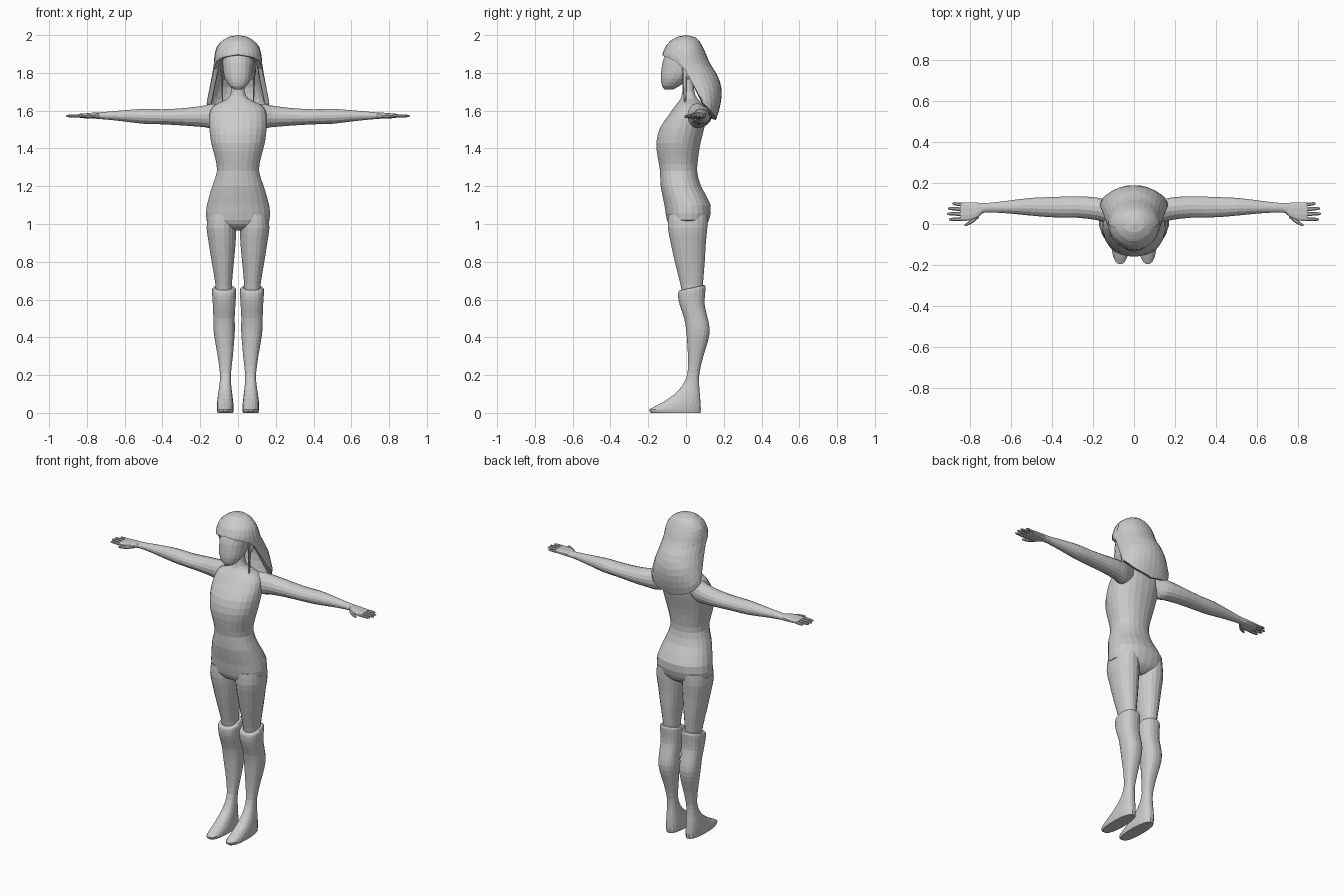
import bpy, bmesh, math

skin = bpy.data.materials.new("plain grey")
skin.diffuse_color = (0.6, 0.6, 0.6, 1)


def smooth_rows(rows, steps):
    """Catmull-Rom interpolation between control rings."""
    out = []
    for i in range(len(rows) - 1):
        a, b, c, d = rows[max(i - 1, 0)], rows[i], rows[i + 1], rows[min(i + 2, len(rows) - 1)]
        for s in range(steps):
            t = s / steps
            out.append([0.5 * (2 * q + (r - p) * t + (2 * p - 5 * q + 4 * r - w) * t * t
                               + (3 * q - p - 3 * r + w) * t ** 3) for p, q, r, w in zip(a, b, c, d)])
    out.append(list(rows[-1]))
    return out


def finish(name, bm, mirror):
    bmesh.ops.recalc_face_normals(bm, faces=bm.faces)
    me = bpy.data.meshes.new(name)
    bm.to_mesh(me)
    bm.free()
    me.materials.append(skin)
    ob = bpy.data.objects.new(name, me)
    bpy.context.collection.objects.link(ob)
    if mirror:
        ob.modifiers.new("mirror", 'MIRROR').use_bisect_axis[0] = False
    return ob


def loft(name, rows, axis='Z', sides=20, steps=2, power=2.2, mirror=False, tilt=None):
    """Rings of (position, a0, a1, b0, b1); a/b are x/y for Z lofts, y/z for X lofts."""
    bm = bmesh.new()
    rings = []
    for p, a0, a1, b0, b1 in smooth_rows(rows, steps):
        ring = []
        for k in range(sides):
            t = 2 * math.pi * (k + 0.5) / sides
            c, s = math.cos(t), math.sin(t)
            a = (a0 + a1) / 2 + (a1 - a0) / 2 * math.copysign(abs(c) ** (2 / power), c)
            b = (b0 + b1) / 2 + (b1 - b0) / 2 * math.copysign(abs(s) ** (2 / power), s)
            co = (a, b, p + (tilt(p, b) if tilt else 0)) if axis == 'Z' else (p, a, b)
            ring.append(bm.verts.new(co))
        rings.append(ring)
    for r, q in zip(rings, rings[1:]):
        for k in range(sides):
            n = (k + 1) % sides
            bm.faces.new((r[k], r[n], q[n], q[k]))
    bm.faces.new(rings[0])
    bm.faces.new(rings[-1])
    return finish(name, bm, mirror)


def sym(rows):
    return [(z, -w, w, f, b) for z, w, f, b in rows]


# Torso and neck
loft("torso", sym([
    (0.965, 0.07, -0.04, 0.07), (0.985, 0.12, -0.08, 0.10), (1.02, 0.168, -0.102, 0.122),
    (1.10, 0.166, -0.115, 0.132), (1.20, 0.137, -0.135, 0.08), (1.28, 0.112, -0.138, 0.06),
    (1.35, 0.122, -0.150, 0.065), (1.43, 0.143, -0.158, 0.078), (1.51, 0.153, -0.138, 0.098),
    (1.58, 0.152, -0.090, 0.108), (1.62, 0.135, -0.062, 0.10), (1.645, 0.095, -0.042, 0.08),
    (1.665, 0.055, -0.028, 0.06), (1.70, 0.036, -0.02, 0.045), (1.78, 0.034, -0.015, 0.035)]), sides=24)

# Head and ears
loft("head", sym([
    (1.712, 0.018, -0.112, -0.07), (1.73, 0.045, -0.127, -0.035), (1.77, 0.070, -0.134, 0.02),
    (1.82, 0.080, -0.131, 0.07), (1.88, 0.083, -0.118, 0.085), (1.93, 0.075, -0.08, 0.07),
    (1.96, 0.045, -0.05, 0.04)]))
loft("ear", [(1.765, 0.072, 0.080, 0.0, 0.015), (1.785, 0.072, 0.092, -0.005, 0.03),
             (1.82, 0.072, 0.096, -0.005, 0.04), (1.835, 0.074, 0.085, 0.005, 0.03)], sides=8, mirror=True)

# Thighs
loft("thigh", [
    (0.60, 0.03, 0.118, -0.015, 0.085), (0.68, 0.032, 0.120, -0.030, 0.090),
    (0.80, 0.021, 0.140, -0.060, 0.100), (0.90, 0.012, 0.156, -0.082, 0.106),
    (0.98, 0.009, 0.167, -0.097, 0.114), (1.05, 0.01, 0.160, -0.095, 0.115)], mirror=True)


# Tall boots with a sloping cuff
def cuff(p, b):
    return max(0, min(1, (p - 0.5) / 0.12)) * (b - 0.03) * 0.22


loft("boot", [
    (0.0, 0.026, 0.108, -0.185, 0.078), (0.018, 0.022, 0.112, -0.196, 0.080),
    (0.05, 0.024, 0.112, -0.135, 0.078), (0.10, 0.030, 0.106, -0.060, 0.074),
    (0.15, 0.036, 0.098, -0.017, 0.070), (0.21, 0.037, 0.096, 0.008, 0.071),
    (0.30, 0.027, 0.108, 0.010, 0.092), (0.38, 0.020, 0.122, 0.005, 0.117),
    (0.44, 0.016, 0.130, 0.0, 0.126), (0.50, 0.017, 0.131, -0.010, 0.116),
    (0.56, 0.014, 0.133, -0.028, 0.100), (0.61, 0.011, 0.136, -0.040, 0.101),
    (0.648, 0.010, 0.138, -0.043, 0.104), (0.661, 0.016, 0.132, -0.037, 0.098),
    (0.662, 0.030, 0.118, -0.025, 0.088)], power=2.4, mirror=True, tilt=cuff)

# Arms
loft("arm", [
    (0.07, 0.02, 0.09, 1.55, 1.63), (0.13, 0.005, 0.115, 1.508, 1.638),
    (0.18, 0.018, 0.130, 1.512, 1.628), (0.28, 0.030, 0.136, 1.520, 1.615),
    (0.40, 0.032, 0.132, 1.527, 1.608), (0.50, 0.040, 0.128, 1.530, 1.610),
    (0.60, 0.050, 0.116, 1.542, 1.603), (0.70, 0.056, 0.104, 1.553, 1.594),
    (0.75, 0.052, 0.104, 1.556, 1.590)], axis='X', sides=16, power=2, mirror=True)

# Hands: palm, four fingers and thumb
loft("palm", [
    (0.735, 0.055, 0.102, 1.557, 1.590), (0.765, 0.028, 0.105, 1.557, 1.590),
    (0.80, 0.016, 0.107, 1.558, 1.587), (0.835, 0.014, 0.106, 1.562, 1.584),
    (0.845, 0.020, 0.100, 1.566, 1.581)], axis='X', sides=12, power=2.6, mirror=True)
for word, y0, y1, tip in (("little", 0.093, 0.100, 0.885), ("ring", 0.071, 0.076, 0.907),
                          ("middle", 0.048, 0.050, 0.91), ("index", 0.025, 0.022, 0.90)):
    rows = []
    for u, r in ((0, 0.010), (0.5, 0.0095), (0.85, 0.008), (1, 0.004)):
        y = y0 + (y1 - y0) * u
        rows.append((0.825 + (tip - 0.825) * u, y - r, y + r, 1.572 - r * 0.9, 1.572 + r * 0.9))
    loft(word + "_finger", rows, axis='X', sides=8, steps=1, mirror=True)
loft("thumb", [
    (0.755, 0.030, 0.060, 1.560, 1.583), (0.78, 0.008, 0.036, 1.559, 1.581),
    (0.805, -0.006, 0.014, 1.560, 1.578), (0.825, -0.011, -0.001, 1.564, 1.574)],
    axis='X', sides=8, mirror=True)

# Thin hair strands beside the face
loft("hair_strand", [
    (1.63, 0.080, 0.084, -0.008, -0.002), (1.70, 0.078, 0.088, -0.016, 0.004),
    (1.80, 0.080, 0.092, -0.020, 0.005), (1.89, 0.082, 0.096, -0.025, 0.005)],
    sides=6, mirror=True)

# Long hair: (height, half width, front, back, centre y)
HAIR = [(2.0, 0.0, 0.0, 0.0, 0.0), (1.992, 0.048, -0.045, 0.045, 0.0), (1.97, 0.086, -0.082, 0.070, 0.0),
        (1.94, 0.112, -0.108, 0.088, 0.0), (1.90, 0.124, -0.126, 0.106, 0.0),
        (1.85, 0.128, -0.128, 0.126, 0.005), (1.80, 0.132, -0.10, 0.160, 0.035),
        (1.74, 0.146, -0.07, 0.186, 0.060), (1.69, 0.157, -0.05, 0.190, 0.075),
        (1.64, 0.166, -0.03, 0.184, 0.090), (1.59, 0.160, -0.02, 0.172, 0.095), (1.54, 0.14, 0.0, 0.155, 0.1)]
HEM = [(0, 1.897), (45, 1.880), (75, 1.850), (90, 1.64), (135, 1.575), (180, 1.55)]


def lerp_table(table, key):
    for a, b in zip(table, table[1:]):
        lo, hi = sorted((a[0], b[0]))
        if lo <= key <= hi:
            t = (key - a[0]) / (b[0] - a[0])
            return [p + (q - p) * t for p, q in zip(a, b)][1:]
    return list(table[-1][1:])


bm = bmesh.new()
N, M = 28, 14
top = bm.verts.new((0, 0, 2.0))
rings = []
for j in range(1, M + 1):
    ring = []
    for k in range(N):
        ang = 360 * k / N
        hem = lerp_table(HEM, min(ang, 360 - ang))[0]
        z = 2.0 - (2.0 - hem) * (j / M) ** 1.4
        w, f, b, c = lerp_table(HAIR, z)
        t = math.radians(ang)
        depth = (c - f) if math.cos(t) > 0 else (b - c)
        ring.append(bm.verts.new((w * math.sin(t), c - depth * math.cos(t), z)))
    rings.append(ring)
for k in range(N):
    n = (k + 1) % N
    bm.faces.new((top, rings[0][k], rings[0][n]))
    for r, q in zip(rings, rings[1:]):
        bm.faces.new((r[k], q[k], q[n], r[n]))
hair = finish("hair", bm, False)
shell = hair.modifiers.new("thickness", 'SOLIDIFY')
shell.thickness = 0.025
shell.offset = -1
